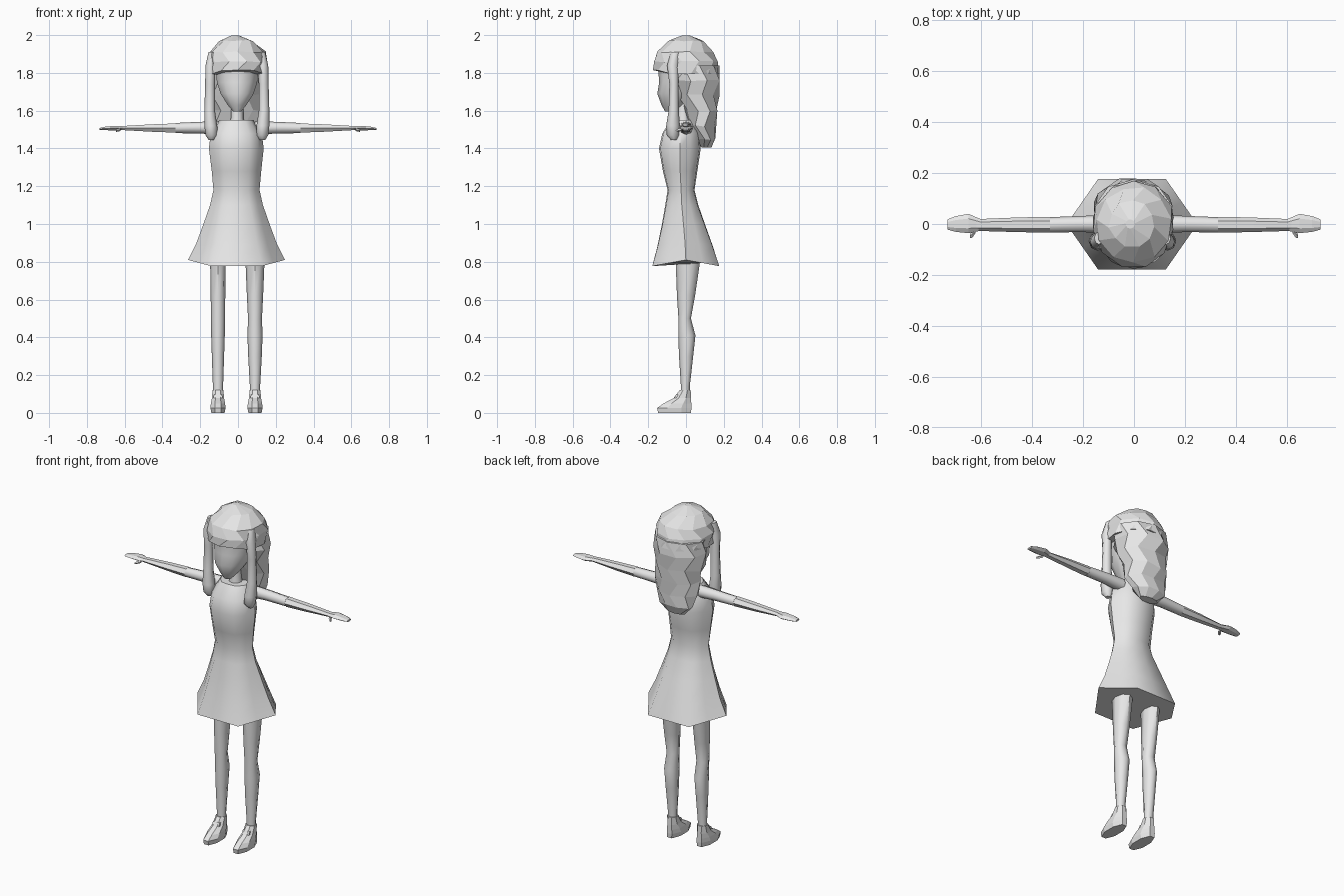
import bpy, bmesh, math, random
from mathutils import Vector

random.seed(4)
grey = bpy.data.materials.new("light_grey")
grey.diffuse_color = (0.8, 0.8, 0.8, 1)


def loft(name, rings, smooth=None):
    """Skin a list of equal-length point rings and cap both ends."""
    bm = bmesh.new()
    vs = [[bm.verts.new(p) for p in r] for r in rings]
    n = len(vs[0])
    for a, b in zip(vs, vs[1:]):
        for i in range(n):
            j = (i + 1) % n
            bm.faces.new((a[i], a[j], b[j], b[i]))
    bm.faces.new(vs[0])
    bm.faces.new(vs[-1])
    bmesh.ops.recalc_face_normals(bm, faces=bm.faces)
    me = bpy.data.meshes.new(name)
    bm.to_mesh(me)
    bm.free()
    me.materials.append(grey)
    ob = bpy.data.objects.new(name, me)
    bpy.context.collection.objects.link(ob)
    if smooth:
        bpy.ops.object.select_all(action='DESELECT')
        ob.select_set(True)
        bpy.context.view_layer.objects.active = ob
        bpy.ops.object.shade_smooth_by_angle(angle=math.radians(smooth))
    return ob


def ring(z, cx, rx, y0, y1, n=8, off=0.0, jit=0.0):
    """Horizontal ellipse between y0 (front) and y1 (back)."""
    out = []
    for i in range(n):
        a = 2 * math.pi * (i + off) / n
        p = Vector((cx + rx * math.cos(a),
                    (y0 + y1) / 2 + (y1 - y0) / 2 * math.sin(a), z))
        out.append(p + Vector([random.uniform(-jit, jit) for _ in range(3)]))
    return out


def ring_x(x, cy, ry, cz, rz, n=8):
    """Upright ellipse across the arm."""
    return [Vector((x, cy + ry * math.cos(2 * math.pi * i / n),
                    cz + rz * math.sin(2 * math.pi * i / n))) for i in range(n)]


# Dress: hexagonal hem that rounds off toward the bodice
def dress_ring(z, cx, rx, y0, y1, hexness, dip=0.0):
    pts = []
    cy, ry = (y0 + y1) / 2, (y1 - y0) / 2
    corners = [(1, 0), (.52, 1), (-.52, 1), (-1, 0), (-.52, -1), (.52, -1)]
    for i in range(12):
        c, d = corners[i // 2], corners[(i // 2 + 1) % 6]
        hx, hy = c if i % 2 == 0 else ((c[0] + d[0]) / 2, (c[1] + d[1]) / 2)
        a = math.pi * i / 6
        u = hx * hexness + math.cos(a) * (1 - hexness)
        v = hy * hexness + math.sin(a) * (1 - hexness)
        pts.append(Vector((cx + rx * u, cy + ry * v, z - dip * abs(v))))
    return pts


loft("dress", [
    dress_ring(.81, -.008, .257, -.178, .176, 1, .033),
    dress_ring(.90, -.008, .212, -.150, .140, .9, .012),
    dress_ring(1.0, -.008, .175, -.127, .100, .8),
    dress_ring(1.10, -.008, .140, -.110, .065, .6),
    dress_ring(1.18, -.008, .122, -.097, .045, .5),
    dress_ring(1.28, -.008, .131, -.122, .060, .5),
    dress_ring(1.40, -.009, .145, -.143, .078, .5),
    dress_ring(1.48, -.009, .135, -.125, .070, .5),
    dress_ring(1.55, -.008, .090, -.080, .050, .5)], 50)

# Neck
loft("neck", [ring(1.50, -.005, .055, -.06, .04),
              ring(1.56, -.005, .033, -.05, .02),
              ring(1.68, -.005, .033, -.05, .02)], 50)

# Head below the fringe, tapering to the chin
loft("face", [
    ring(1.595, -.005, .022, -.110, -.060, 10, .5),
    ring(1.63, -.005, .052, -.130, -.010, 10, .5),
    ring(1.69, -.005, .092, -.152, .040, 10, .5),
    ring(1.75, -.005, .112, -.142, .080, 10, .5),
    ring(1.83, -.005, .120, -.148, .090, 10, .5)], 40)

# Hair crown, ending in a fringe that hangs lower at the temples
fringe = ring(1.795, -.003, .160, -.176, .178, 11, .25)
for p in fringe:
    if p.y < 0:
        p.z += .02 - .35 * max(0, abs(p.x) - .08)
loft("hair_crown", [
    fringe,
    ring(1.86, -.002, .162, -.172, .170, 11, .75, .004),
    ring(1.91, -.002, .148, -.152, .146, 11, .25, .004),
    ring(1.97, -.008, .090, -.090, .092, 11, .75, .004),
    ring(1.999, -.015, .018, -.018, .018, 11, .25)])

# Long hair down the back
loft("back_hair", [
    ring(1.84, -.002, .156, -.080, .176, 9, .25),
    ring(1.76, -.002, .160, -.080, .182, 9, .75, .005),
    ring(1.68, -.004, .150, -.050, .176, 9, .25, .006),
    ring(1.60, -.006, .138, -.012, .168, 9, .75, .006),
    ring(1.52, -.008, .130, .020, .160, 9, .25, .006),
    ring(1.45, -.010, .110, .055, .160, 9, .75, .005),
    ring(1.405, -.012, .060, .080, .135, 9, .25)])

for s, side in ((-1, "left"), (1, "right")):
    # Front locks framing the face
    dx = -.006
    loft(side + "_front_lock", [
        ring(1.445, dx + s * .135, .015, -.080, -.050),
        ring(1.47, dx + s * .134, .032, -.102, -.038),
        ring(1.52, dx + s * .138, .034, -.105, -.032),
        ring(1.60, dx + s * .144, .028, -.092, -.038),
        ring(1.74, dx + s * .142, .026, -.088, -.040),
        ring(1.84, dx + s * .140, .026, -.100, -.040),
        ring(1.91, dx + s * .132, .018, -.080, -.030)], 50)

    # Sleeve, forearm, hand and thumb
    loft(side + "_upper_arm", [
        ring_x(s * .09, 0, .036, 1.508, .036),
        ring_x(s * .20, 0, .032, 1.510, .031),
        ring_x(s * .33, -.003, .030, 1.508, .027)], 50)
    loft(side + "_forearm", [
        ring_x(s * .33, -.003, .031, 1.508, .028, 6),
        ring_x(s * .45, -.003, .029, 1.508, .023, 6),
        ring_x(s * .62, -.004, .023, 1.508, .012, 6)], 40)
    loft(side + "_hand", [
        ring_x(s * .60, -.004, .022, 1.508, .011, 6),
        ring_x(s * .65, .002, .038, 1.508, .014, 6),
        ring_x(s * .70, 0, .031, 1.506, .011, 6),
        ring_x(s * .733, -.002, .020, 1.503, .006, 6)])
    loft(side + "_thumb", [
        ring_x(s * .622, -.025, .010, 1.500, .008, 4),
        ring_x(s * .636, -.040, .014, 1.497, .008, 4),
        ring_x(s * .645, -.048, .007, 1.494, .006, 4)])

    # Leg
    cx = -.106 if s < 0 else .090
    w = .9 if s < 0 else 1
    loft(side + "_leg", [
        ring(.09, cx, .026, -.028, .020),
        ring(.14, cx, .027, -.027, .020),
        ring(.30, cx, .036 * w, -.037, .038),
        ring(.41, cx, .040 * w, -.041, .050),
        ring(.50, cx, .037, -.040, .026),
        ring(.62, cx, .043 * w, -.048, .048),
        ring(.84, cx, .052 * w * w, -.056, .080)], 50)

    # Shoe
    loft(side + "_shoe", [
        ring(.0, cx, .038, -.155, .034, 8, .5),
        ring(.026, cx, .043, -.160, .036, 8, .5),
        ring(.05, cx, .041, -.125, .034, 8, .5),
        ring(.078, cx, .035, -.070, .031, 8, .5),
        ring(.122, cx, .031, -.034, .027, 8, .5)])
    # Shoe strap
    loft(side + "_strap", [
        ring(.080, cx, .033, -.075, .010, 4, .5),
        ring(.098, cx, .031, -.062, .010, 4, .5)])
